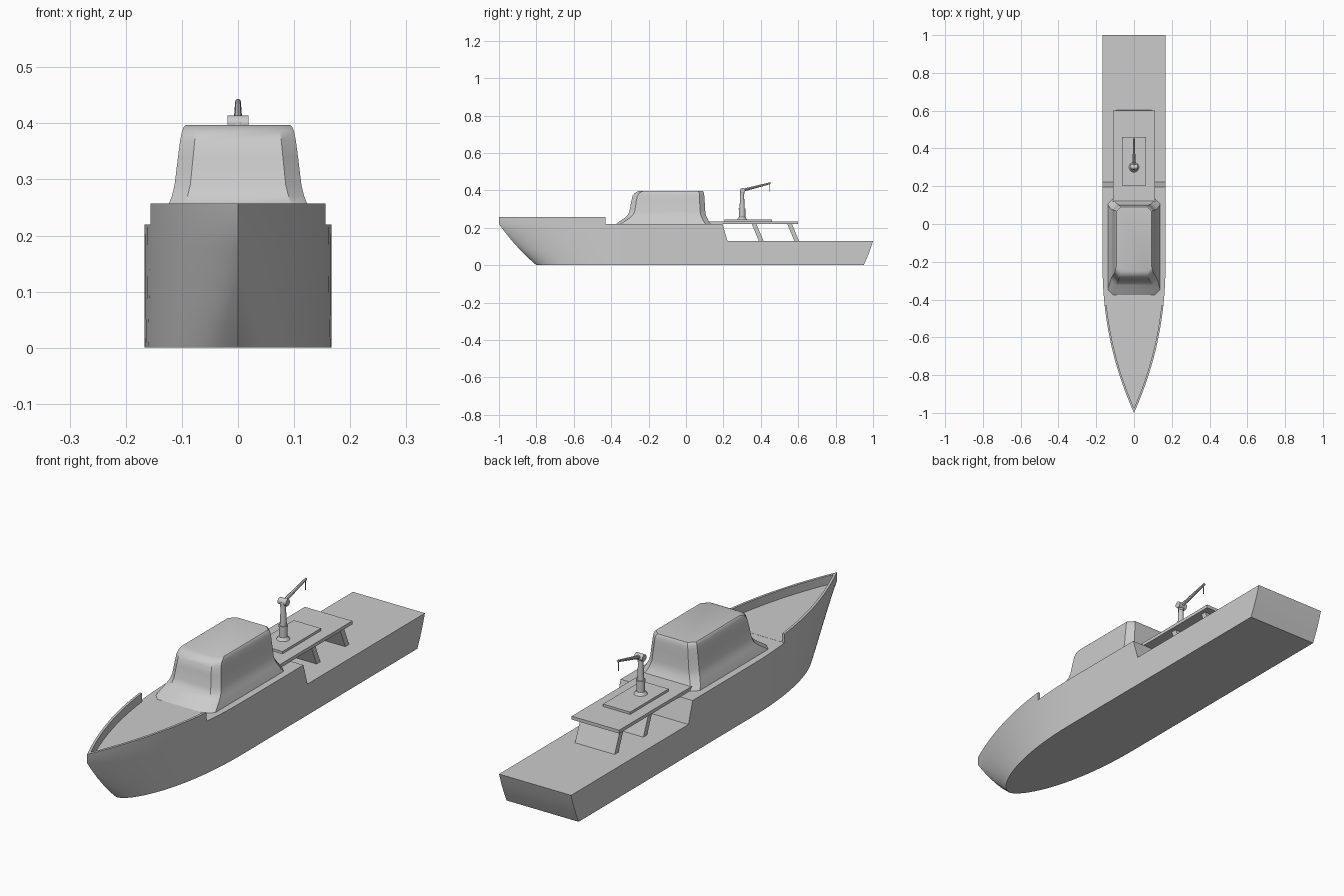
import bpy, bmesh, math
from mathutils import Vector

if "Cube" in bpy.data.objects:
    bpy.data.objects.remove(bpy.data.objects["Cube"])


def finish(name, bm, smooth=None):
    bmesh.ops.recalc_face_normals(bm, faces=bm.faces)
    mesh = bpy.data.meshes.new(name)
    bm.to_mesh(mesh)
    bm.free()
    ob = bpy.data.objects.new(name, mesh)
    bpy.context.collection.objects.link(ob)
    bpy.ops.object.select_all(action='DESELECT')
    bpy.context.view_layer.objects.active = ob
    ob.select_set(True)
    if smooth:
        bpy.ops.object.shade_smooth_by_angle(angle=math.radians(smooth))
    return ob


def loft(name, rings, smooth=None):
    bm = bmesh.new()
    rows = [[bm.verts.new(p) for p in ring] for ring in rings]
    n = len(rows[0])
    for a, b in zip(rows, rows[1:]):
        for i in range(n):
            j = (i + 1) % n
            bm.faces.new((a[i], a[j], b[j], b[i]))
    bm.faces.new(rows[0])
    bm.faces.new(rows[-1])
    return finish(name, bm, smooth)


def side_prism(name, profile, half):
    return loft(name, [[(x, y, z) for y, z in profile] for x in (-half, half)])


def box(name, half, y0, y1, z0, z1):
    return side_prism(name, [(y0, z0), (y1, z0), (y1, z1), (y0, z1)], half)


def tube(name, a, b, r1, r2, sides=16):
    a, b = Vector(a), Vector(b)
    q = (b - a).to_track_quat('Z', 'Y')
    rings = []
    for c, r in ((a, r1), (b, r2)):
        rings.append([c + q @ Vector((r * math.cos(t), r * math.sin(t), 0))
                      for t in (2 * math.pi * k / sides for k in range(sides))])
    return loft(name, rings, 40)


def outline(z, bow, stern, width, full, power):
    # boat plan: pointed at the bow, parallel sided aft
    right = []
    for k in range(1, 21):
        u = (k / 20) ** 1.5
        w = width * (1 - (1 - u) ** 2.15) ** power
        right.append((w, bow + (full - bow) * u, z))
    right.append((width, stern, z))
    return [(0, bow, z)] + right + [(-x, y, z) for x, y, z in reversed(right)]


def cut(target, cutter):
    bpy.context.view_layer.objects.active = target
    mod = target.modifiers.new("cut", 'BOOLEAN')
    mod.object = cutter
    mod.operation = 'DIFFERENCE'
    mod.solver = 'EXACT'
    bpy.ops.object.modifier_apply(modifier=mod.name)
    bpy.data.objects.remove(cutter)


# Hull, raked at the bow, with stepped decks and a bow bulwark
levels = [(0, -.80, .95, .6), (.04, -.845, .968, .68), (.08, -.885, .984, .76),
          (.13, -.93, 1, .85), (.18, -.97, 1, .93), (.22, -1, 1, 1), (.257, -1, 1, 1)]
hull = loft("hull", [outline(z, b, s, .167, -.2, p) for z, b, s, p in levels])
cut(hull, side_prism("deck_cutter", [(-.43, .22), (.195, .22), (.222, .13),
                                     (1.1, .13), (1.1, .4), (-.43, .4)], .3))
cut(hull, loft("bow_well_cutter", [outline(z, -.975, -.1, .157, -.2, 1)
                                   for z in (.2205, .3)]))
bpy.ops.object.select_all(action='DESELECT')
hull.select_set(True)
bpy.context.view_layer.objects.active = hull
bpy.ops.object.shade_smooth_by_angle(angle=math.radians(25))


# Cabin: chamfered rectangles stacked with a flared foot and rounded roof edge
def chamfered(z, hx, y0, y1, c):
    return [(hx, y0 + c, z), (hx, y1 - c, z), (hx - c, y1, z), (c - hx, y1, z),
            (-hx, y1 - c, z), (-hx, y0 + c, z), (c - hx, y0, z), (hx - c, y0, z)]


cabin = [(.218, .139, -.378, .135, .028), (.235, .133, -.355, .122, .028),
         (.255, .124, -.325, .112, .028), (.27, .118, -.31, .106, .028),
         (.29, .113, -.302, .103, .028), (.34, .107, -.293, .1, .027),
         (.37, .103, -.286, .098, .026), (.385, .1, -.275, .096, .025),
         (.393, .097, -.262, .093, .025), (.397, .093, -.25, .09, .024)]
loft("cabin", [chamfered(*c) for c in cabin], 28)

# Raised work platform on slanted supports
box("platform", .11, .1, .6, .221, .235)
box("crane_pad", .063, .205, .46, .235, .245)
for name, y in (("front_support", .35), ("rear_support", .54)):
    side_prism(name, [(y, .224), (y + .025, .224), (y + .065, .128), (y + .04, .128)], .092)

# Crane
Y = .3
tube("crane_base", (0, Y, .244), (0, Y, .257), .027, .018)
tube("crane_lower_column", (0, Y, .25), (0, Y, .3), .017, .017)
tube("crane_upper_column", (0, Y, .3), (0, Y, .385), .014, .01)
tube("crane_collar", (0, Y, .298), (0, Y, .304), .019, .019)
tube("crane_pivot", (-.019, Y + .003, .4), (.019, Y + .003, .4), .014, .014)
tube("crane_head", (0, Y, .38), (0, Y, .402), .012, .012)
tube("crane_boom", (0, Y, .4), (0, .452, .439), .008, .005, 8)
tube("crane_cable", (0, .446, .438), (0, .446, .395), .002, .002, 6)
